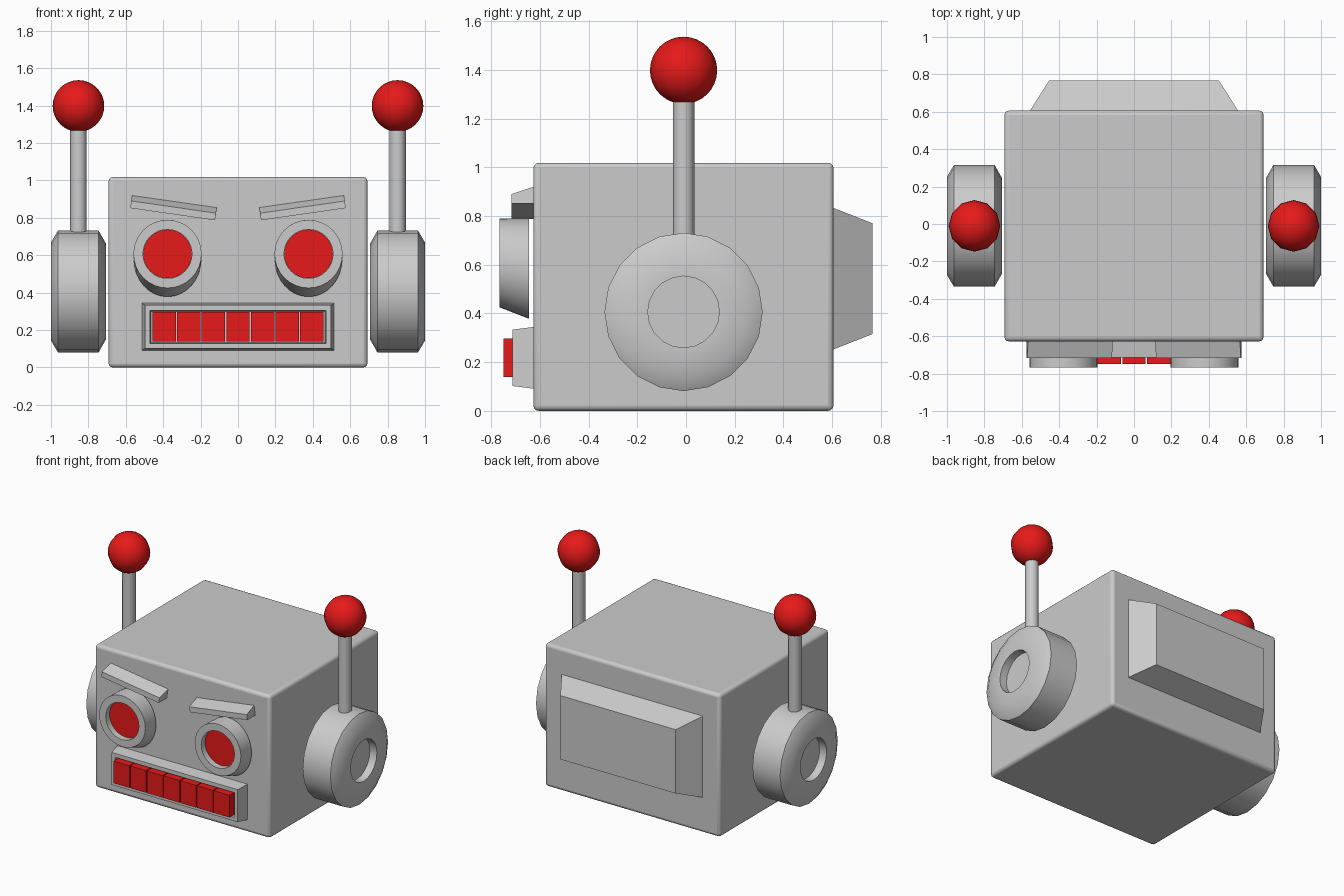
import bpy, bmesh
from math import sin, cos, pi, radians

if "Cube" in bpy.data.objects:
    bpy.data.objects.remove(bpy.data.objects["Cube"])

red = bpy.data.materials.new("red")
red.diffuse_color = (0.8, 0.01, 0.01, 1)
red.use_nodes = True
red.node_tree.nodes["Principled BSDF"].inputs["Base Color"].default_value = red.diffuse_color


def finish(name, bm, mat=None, smooth=False):
    bmesh.ops.recalc_face_normals(bm, faces=bm.faces)
    me = bpy.data.meshes.new(name)
    bm.to_mesh(me)
    bm.free()
    ob = bpy.data.objects.new(name, me)
    bpy.context.collection.objects.link(ob)
    if mat:
        me.materials.append(mat)
    if smooth:
        bpy.ops.object.select_all(action='DESELECT')
        ob.select_set(True)
        bpy.context.view_layer.objects.active = ob
        bpy.ops.object.shade_smooth_by_angle(angle=radians(35))
    return ob


def loft(name, rings, mat=None, smooth=False):
    """Skin a list of equal-length point rings and cap both ends."""
    bm = bmesh.new()
    loops = [[bm.verts.new(p) for p in r] for r in rings]
    n = len(loops[0])
    for a, b in zip(loops, loops[1:]):
        for i in range(n):
            j = (i + 1) % n
            bm.faces.new((a[i], a[j], b[j], b[i]))
    bm.faces.new(loops[0])
    bm.faces.new(loops[-1])
    return finish(name, bm, mat, smooth)


def rect(y, x0, x1, z0, z1):
    return [(x0, y, z0), (x1, y, z0), (x1, y, z1), (x0, y, z1)]


def circle(n):
    return [(cos(2 * pi * i / n), sin(2 * pi * i / n)) for i in range(n)]


# Head with softened edges
head = loft("head", [rect(-0.627, -0.692, 0.692, 0, 1.018),
                     rect(0.606, -0.692, 0.692, 0, 1.018)])
bev = head.modifiers.new("bevel", 'BEVEL')
bev.width, bev.segments = 0.022, 3
head.select_set(True)
bpy.context.view_layer.objects.active = head
bpy.ops.object.shade_smooth_by_angle(angle=radians(35))

# Tapered back panel
loft("back_panel", [rect(0.6, -0.56, 0.56, 0.25, 0.835),
                    rect(0.766, -0.455, 0.455, 0.315, 0.77)])

# Mouth frame with recess, and a row of teeth
loft("mouth_frame", [rect(-0.62, -0.515, 0.515, 0.09, 0.345),
                     rect(-0.713, -0.497, 0.497, 0.102, 0.333),
                     rect(-0.713, -0.47, 0.47, 0.128, 0.305),
                     rect(-0.66, -0.465, 0.465, 0.133, 0.3)])
for i in range(7):
    x = (i - 3) * 0.1316
    loft(f"tooth_{i + 1}", [rect(-0.65, x - 0.0625, x + 0.0625, 0.138, 0.296),
                            rect(-0.749, x - 0.0625, x + 0.0625, 0.138, 0.296)], red)

for s, side in ((-1, "left"), (1, "right")):
    # Eye housing: deeper below, recessed at the front
    def eye_ring(y, zc, rx, rz):
        return [(s * 0.377 + rx * c, y, zc + rz * d) for c, d in circle(32)]

    loft("eye_housing_" + side, [eye_ring(-0.645, 0.584, 0.182, 0.206),
                                 eye_ring(-0.766, 0.607, 0.182, 0.182),
                                 eye_ring(-0.766, 0.607, 0.131, 0.131),
                                 eye_ring(-0.70, 0.607, 0.131, 0.131)], smooth=True)
    loft("eye_lens_" + side, [eye_ring(-0.69, 0.607, 0.13, 0.13),
                              eye_ring(-0.724, 0.607, 0.13, 0.13)], red)

    # Slanted brow with sloping top
    def brow_end(x, z):
        return [(s * (x + dx), y, z + dz) for dx, y, dz in
                ((0, -0.62, 0), (0, -0.717, 0), (-0.005, -0.717, 0.038), (-0.01, -0.62, 0.07))]

    loft("brow_" + side, [brow_end(0.123, 0.787), brow_end(0.576, 0.852)])

    # Ear disc with chamfered rim and shallow centre hole
    loft("ear_" + side, [[(s * x, -0.01 + r * c, 0.406 + r * d) for c, d in circle(20)]
                         for x, r in ((0.707, 0.258), (0.745, 0.325), (0.963, 0.325),
                                      (1.0, 0.262), (1.0, 0.147), (0.945, 0.147))],
         smooth=True)

    # Antenna rod and ball
    loft("antenna_rod_" + side, [[(s * 0.853 + 0.044 * c, -0.01 + 0.044 * d, z)
                                  for c, d in circle(12)] for z in (0.69, 1.3)], smooth=True)
    bm = bmesh.new()
    bmesh.ops.create_uvsphere(bm, u_segments=12, v_segments=16, radius=0.138)
    bmesh.ops.translate(bm, verts=bm.verts, vec=(s * 0.853, -0.01, 1.398))
    finish("antenna_ball_" + side, bm, red, True)
